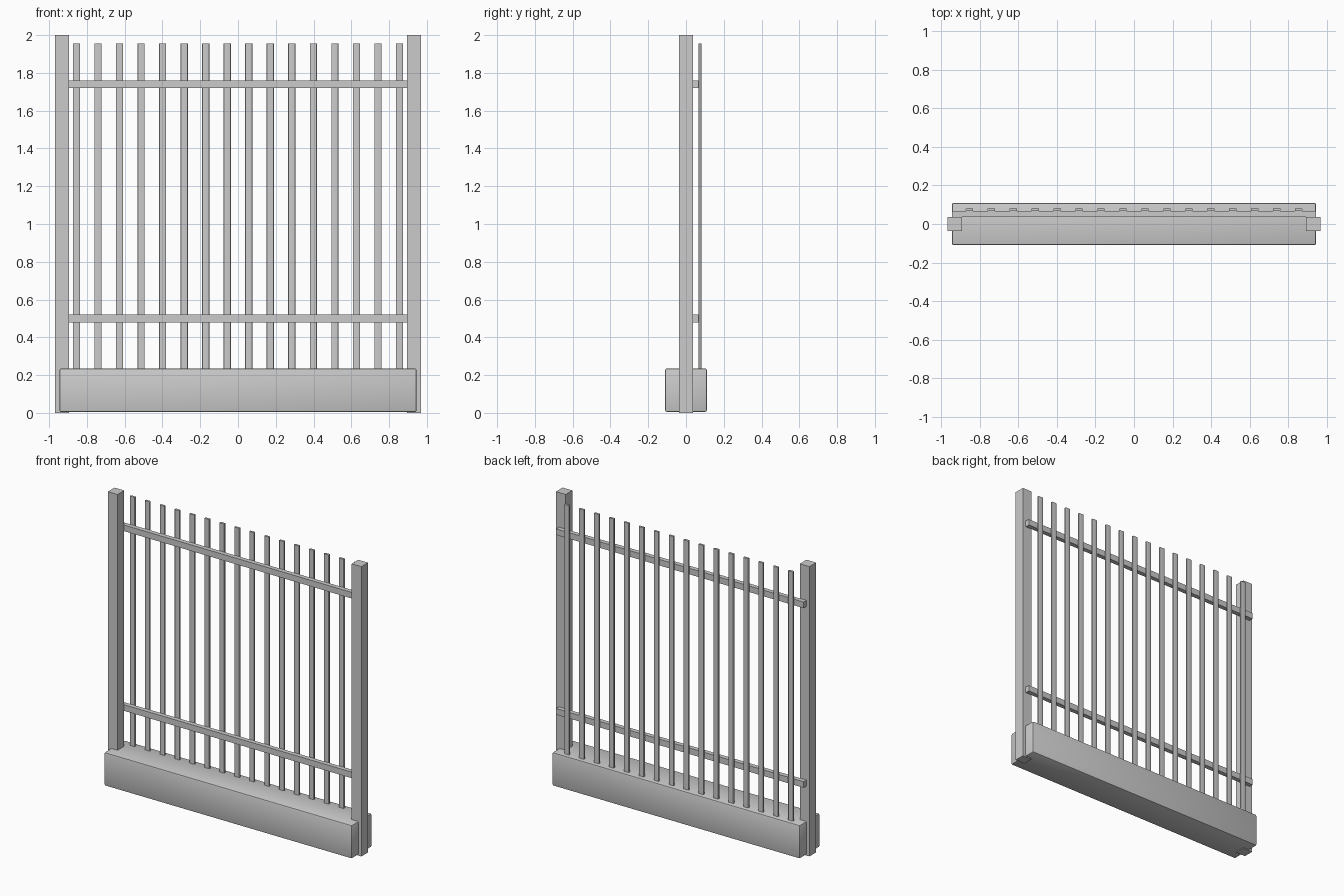
import bpy, bmesh
from math import radians

if "Cube" in bpy.data.objects:
    bpy.data.objects.remove(bpy.data.objects["Cube"])


def box(name, lo, hi, bevel=0.0, segments=2, vertical_only=False):
    """Box between two corners, optionally with rounded edges."""
    bm = bmesh.new()
    bmesh.ops.create_cube(bm, size=1)
    for v in bm.verts:
        v.co = [(a + b) / 2 + c * (b - a) for a, b, c in zip(lo, hi, v.co)]
    if bevel:
        edges = [e for e in bm.edges if not vertical_only
                 or abs(e.verts[0].co.z - e.verts[1].co.z) > 1e-4]
        bmesh.ops.bevel(bm, geom=edges, offset=bevel, segments=segments,
                        profile=0.5, affect='EDGES')
    mesh = bpy.data.meshes.new(name)
    bm.to_mesh(mesh)
    bm.free()
    obj = bpy.data.objects.new(name, mesh)
    bpy.context.collection.objects.link(obj)
    if bevel:
        bpy.ops.object.select_all(action='DESELECT')
        obj.select_set(True)
        bpy.context.view_layer.objects.active = obj
        bpy.ops.object.shade_smooth_by_angle(angle=radians(35))
    return obj


# Concrete footing with softened edges
box("footing", (-0.945, -0.11, 0.005), (0.945, 0.11, 0.235), bevel=0.008)

# Square end posts
for side, x in (("left", -0.931), ("right", 0.931)):
    box(f"post_{side}", (x - 0.037, -0.037, 0), (x + 0.037, 0.036, 2))

# Horizontal rails fixed behind the posts
for level, z in (("lower", 0.50), ("upper", 1.74)):
    box(f"rail_{level}", (-0.945, 0.036, z - 0.021), (0.945, 0.067, z + 0.021))

# Flat vertical pickets behind the rails
COUNT, SPACING, HALF_WIDTH = 16, 0.114, 0.019
for i in range(COUNT):
    x = (i - (COUNT - 1) / 2) * SPACING
    box(f"picket_{i + 1}", (x - HALF_WIDTH, 0.067, 0.21),
        (x + HALF_WIDTH, 0.082, 1.955), bevel=0.004, segments=3, vertical_only=True)
